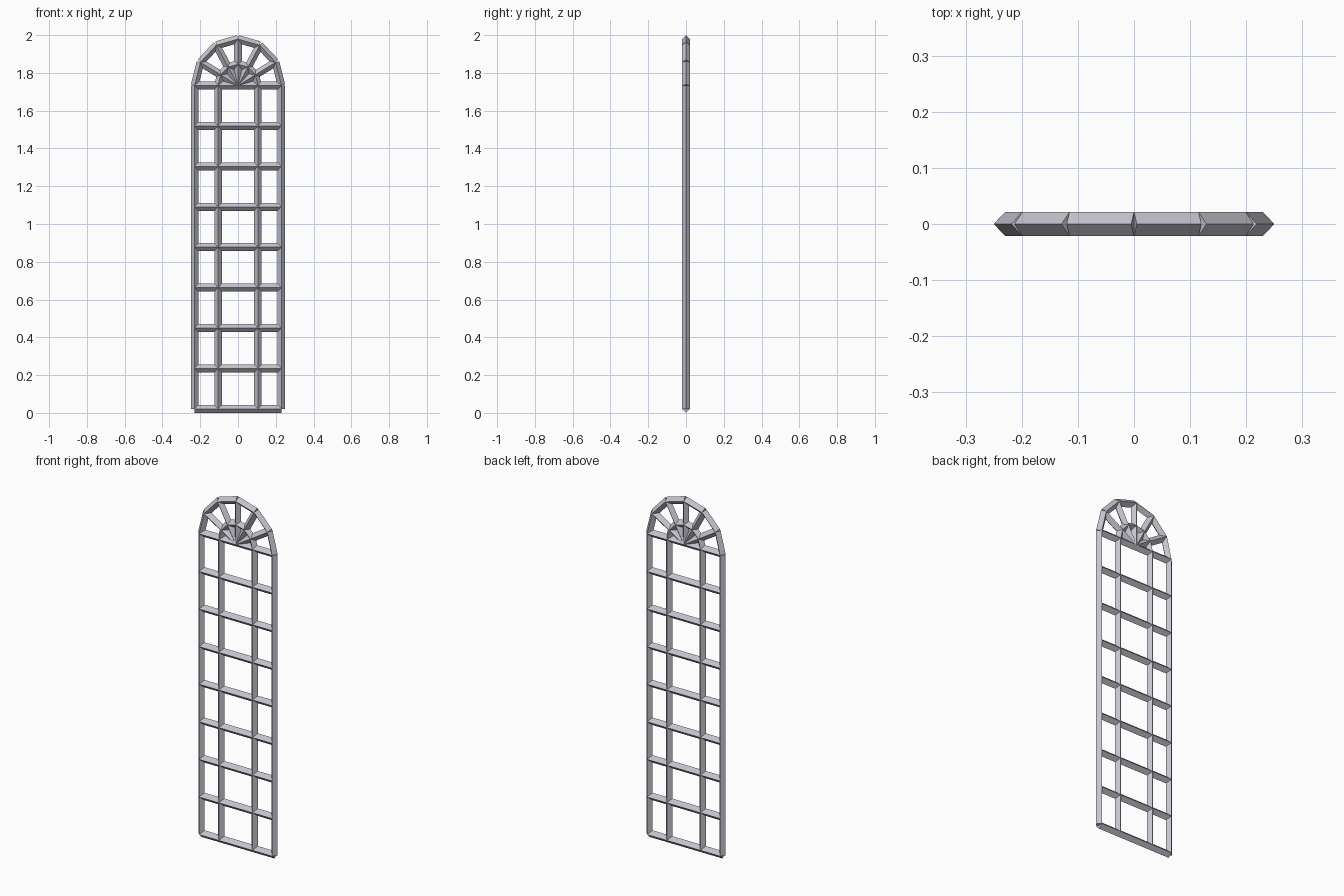
import bpy
from math import sin, cos, pi
from mathutils import Vector, Matrix

cube = bpy.data.objects.get("Cube")
if cube:
    bpy.data.objects.remove(cube)

HALF = 0.0213      # ridge-to-centre size of every diamond bar
SQUEEZE = 0.935    # the whole lattice is slightly narrowed in x
RADIUS = 0.246
INNER = 0.113
SPRING = 1.733     # height where the arch starts
BASE = 0.0213
ROWS = 8

paint = bpy.data.materials.new("grey_lavender_metal")
paint.use_nodes = True
colour = (0.56, 0.55, 0.62, 1)
paint.diffuse_color = colour
paint.node_tree.nodes["Principled BSDF"].inputs["Base Color"].default_value = colour


def bar(name, start, end):
    """Diamond-section bar between two (x, z) points."""
    a = Vector((start[0], 0, start[1]))
    b = Vector((end[0], 0, end[1]))
    along = (b - a).normalized()
    depth = Vector((0, 1, 0))
    side = depth.cross(along)
    ring = [side * HALF, depth * HALF, -side * HALF, -depth * HALF]
    verts = [p + r for p in (a, b) for r in ring]
    faces = [(i, (i + 1) % 4, (i + 1) % 4 + 4, i + 4) for i in range(4)]
    faces += [(3, 2, 1, 0), (4, 5, 6, 7)]
    mesh = bpy.data.meshes.new(name)
    mesh.from_pydata(verts, [], faces)
    mesh.transform(Matrix.Diagonal((SQUEEZE, 1, 1, 1)))
    mesh.materials.append(paint)
    obj = bpy.data.objects.new(name, mesh)
    bpy.context.collection.objects.link(obj)


def polar(radius, step):
    angle = step * pi / 6
    return radius * cos(angle), SPRING + radius * sin(angle)


# Upright bars
for label, x in (("right_frame", -RADIUS), ("right_inner", -INNER),
                 ("left_inner", INNER), ("left_frame", RADIUS)):
    bar(label + "_upright", (x, BASE), (x, SPRING))

# Evenly spaced cross bars
for row in range(ROWS + 1):
    z = BASE + (SPRING - BASE) * row / ROWS
    bar(f"cross_bar_{row}", (-RADIUS, z), (RADIUS, z))

# Outer and inner arches, six straight segments each
for label, radius in (("outer_arch", RADIUS), ("inner_arch", INNER)):
    for step in range(6):
        bar(f"{label}_{step}", polar(radius, step), polar(radius, step + 1))

# Fan spokes from the hub to the outer arch
for step in range(1, 6):
    bar(f"fan_spoke_{step}", (0, SPRING), polar(RADIUS, step))
